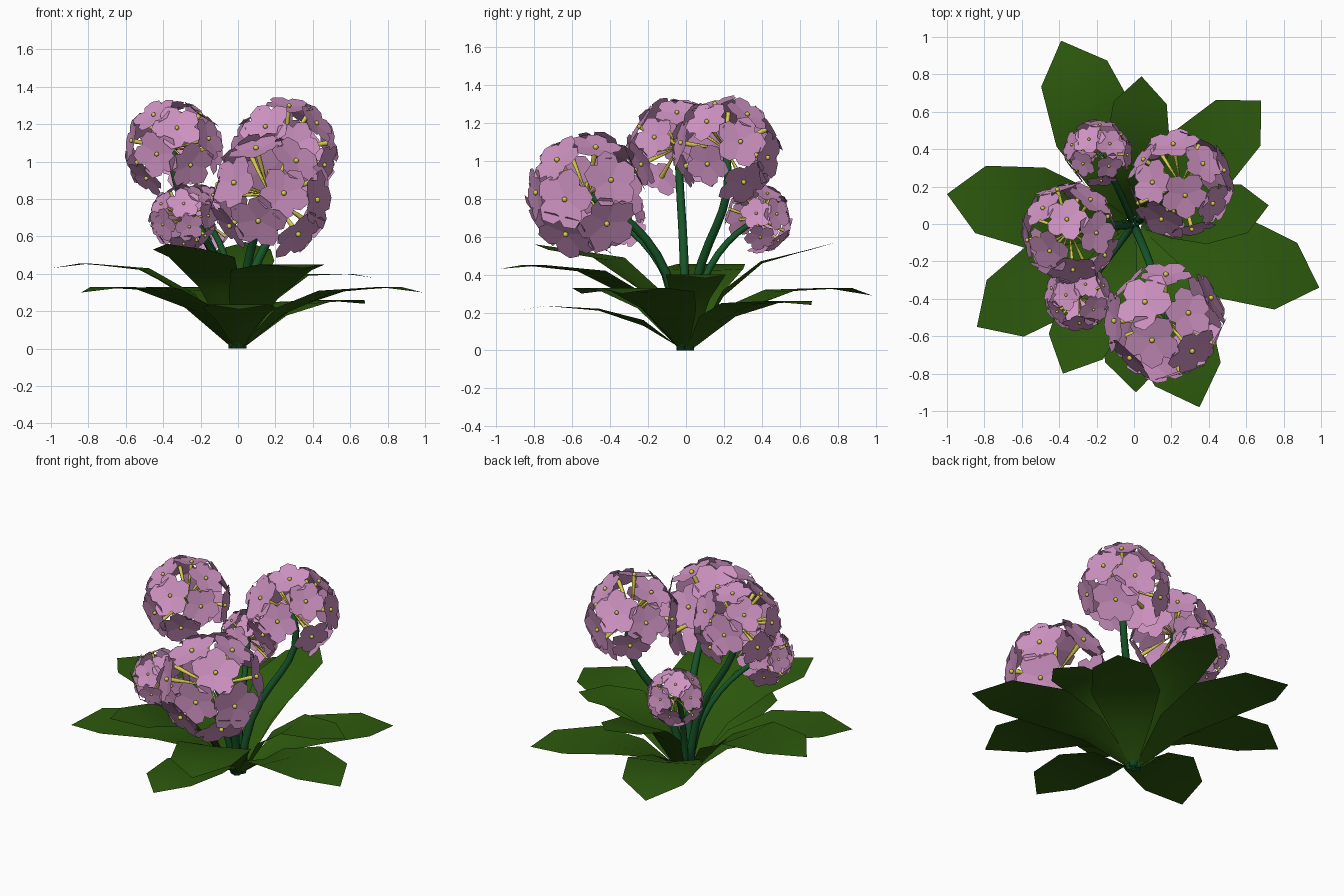
import bpy, bmesh, random
from math import sin, cos, pi, radians, sqrt
from mathutils import Vector, Matrix

if "Cube" in bpy.data.objects:
    bpy.data.objects.remove(bpy.data.objects["Cube"])

random.seed(4)


def material(name, rgb):
    m = bpy.data.materials.new(name)
    m.diffuse_color = (*rgb, 1)
    m.use_nodes = True
    m.node_tree.nodes["Principled BSDF"].inputs["Base Color"].default_value = m.diffuse_color
    return m


LEAF = material("leaf_green", (0.026, 0.1, 0.004))
STEM = material("stem_green", (0.008, 0.09, 0.02))
PETAL = material("petal_pink", (0.62, 0.29, 0.54))
YELLOW = material("floret_yellow", (0.7, 0.6, 0.08))


def finish(bm, name, mat, smooth=False):
    me = bpy.data.meshes.new(name)
    bm.to_mesh(me)
    bm.free()
    for p in me.polygons:
        p.use_smooth = smooth
    me.materials.append(mat)
    ob = bpy.data.objects.new(name, me)
    bpy.context.collection.objects.link(ob)
    return ob


# Leaf: strip of rows along the length, edges cupped upward near the base
def leaf(name, tx, ty, zmid, zout, ztip):
    tip = Vector((tx, ty, 0))
    L = tip.length
    d = tip / L
    side = Vector((-d.y, d.x, 0))
    # (distance, height, half width, edge lift)
    rows = [(0.04, 0.02, 0.03, 0.0), (0.25 * L, 0.62 * zmid, 0.14 * L, 0.03),
            (0.51 * L, zmid, 0.22 * L, 0.01), (0.82 * L, zout, 0.18 * L, 0.0)]
    bm = bmesh.new()
    grid = []
    for r, z, w, lift in rows:
        grid.append([bm.verts.new(d * r + side * (s * w) + Vector((0, 0, z + abs(s) * lift)))
                     for s in (-1, 0, 1)])
    end = bm.verts.new(d * L + Vector((0, 0, ztip)))
    for a, b in zip(grid, grid[1:]):
        for i in (0, 1):
            bm.faces.new((a[i + 1], a[i], b[i], b[i + 1]))
    for i in (0, 1):
        bm.faces.new((grid[-1][i + 1], grid[-1][i], end))
    bmesh.ops.recalc_face_normals(bm, faces=bm.faces)
    if sum(f.normal.z for f in bm.faces) < 0:
        bmesh.ops.reverse_faces(bm, faces=bm.faces)
    finish(bm, name, LEAF, True)


leaves = [(-0.39, 0.98, 0.31, 0.33, 0.29), (0.04, 0.79, 0.46, 0.53, 0.57),
          (0.68, 0.66, 0.24, 0.26, 0.24), (0.72, 0.10, 0.39, 0.40, 0.38),
          (0.99, -0.34, 0.30, 0.33, 0.30), (0.35, -0.98, 0.41, 0.45, 0.43),
          (0.01, -0.90, 0.21, 0.235, 0.21), (-0.38, -0.80, 0.48, 0.53, 0.56),
          (-0.84, -0.55, 0.31, 0.33, 0.30), (-1.0, 0.16, 0.42, 0.455, 0.43)]
for i, spec in enumerate(leaves):
    leaf(f"leaf_{i + 1}", *spec)


# Stem: tapered tube swept along a cubic curve
def stem(name, end, p2, radius, sides=8, steps=9):
    p0 = Vector((end.x, end.y, 0)).normalized() * 0.025
    p1 = Vector((end.x * 0.1, end.y * 0.1, 0.62 * end.z))
    bm = bmesh.new()
    rings = []
    for k in range(steps + 1):
        t = k / steps
        u = 1 - t
        c = p0 * u**3 + p1 * (3 * u * u * t) + p2 * (3 * u * t * t) + end * t**3
        tan = (p1 - p0) * u * u + (p2 - p1) * (2 * u * t) + (end - p2) * t * t
        if k == 0:
            tan = Vector((0, 0, 1))
        q = Vector((0, 0, 1)).rotation_difference(tan.normalized())
        r = radius * (1 - 0.2 * t)
        rings.append([bm.verts.new(c + q @ Vector((r * cos(2 * pi * j / sides),
                                                   r * sin(2 * pi * j / sides), 0)))
                      for j in range(sides)])
    for a, b in zip(rings, rings[1:]):
        for j in range(sides):
            n = (j + 1) % sides
            bm.faces.new((a[j], a[n], b[n], b[j]))
    bm.faces.new(rings[0][::-1])
    bm.faces.new(rings[-1])
    finish(bm, name, STEM, True)


# Flower head: five-petalled florets on tubes spread over most of a sphere
def head(name, center, axis, R, count=15):
    rs = 0.885 * R
    tilt = Vector((0, 0, 1)).rotation_difference(axis)
    petals, tubes, eyes = bmesh.new(), bmesh.new(), bmesh.new()
    spin = random.uniform(0, 2 * pi)
    for i in range(count):
        rf = R * random.uniform(0.42, 0.52)
        cz = 1 - (i + 0.5) / count * 1.65
        a = spin + i * 2.39996 + random.uniform(-0.1, 0.1)
        s = sqrt(1 - cz * cz)
        n = tilt @ Vector((s * cos(a), s * sin(a), cz))
        rot = n.to_track_quat('Z', 'Y').to_matrix().to_4x4()
        place = (Matrix.Translation(center + n * rs) @ rot
                 @ Matrix.Rotation(random.uniform(-0.1, 0.1), 4, 'X')
                 @ Matrix.Rotation(random.uniform(0, 2 * pi), 4, 'Z'))
        for k in range(5):
            outline = [(0, 0, -0.06), (0.72, -36, 0.0), (0.92, -24, 0.03),
                       (1.06, 0, 0.02), (0.92, 24, 0.03), (0.72, 36, 0.0)]
            vs = []
            for r, ang, z in outline:
                th = radians(72 * k + ang)
                vs.append(petals.verts.new(place @ Vector((r * rf * cos(th),
                                                           r * rf * sin(th), z * rf))))
            petals.faces.new(vs)
        tube_len = rs - 0.06 * rf
        bmesh.ops.create_cone(tubes, cap_ends=False, segments=6, radius1=0.012 * R,
                              radius2=0.05 * R, depth=tube_len,
                              matrix=Matrix.Translation(center + n * tube_len / 2) @ rot)
        bmesh.ops.create_icosphere(eyes, subdivisions=2, radius=0.045 * R,
                                   matrix=Matrix.Translation(center + n * rs))
    bmesh.ops.remove_doubles(petals, verts=petals.verts, dist=1e-4)
    finish(petals, name + "_petals", PETAL)
    finish(tubes, name + "_floret_tubes", YELLOW, True)
    finish(eyes, name + "_floret_centres", YELLOW, True)


# name, centre, direction the head faces, radius, stem curve handle
heads = [("left_head", (-0.345, -0.04, 1.07), (-0.1, -0.05, 1), 0.265, (-0.38, -0.03, 0.68)),
         ("right_head", (0.25, 0.21, 1.06), (0.1, 0.1, 1), 0.28, (0.36, 0.28, 0.62)),
         ("front_head", (0.17, -0.52, 0.82), (0.2, -0.7, 0.75), 0.32, (0.12, -0.25, 0.68)),
         ("back_head", (-0.19, 0.38, 0.69), (-0.35, 0.7, 0.6), 0.18, (-0.09, 0.22, 0.61)),
         ("small_front_head", (-0.295, -0.39, 0.70), (-0.45, -0.6, 0.6), 0.18,
          (-0.17, -0.23, 0.6))]
for name, c, ax, R, handle in heads:
    c, ax = Vector(c), Vector(ax).normalized()
    stem(name + "_stem", c, Vector(handle), 0.025 if R > 0.2 else 0.02)
    head(name, c, ax, R)
